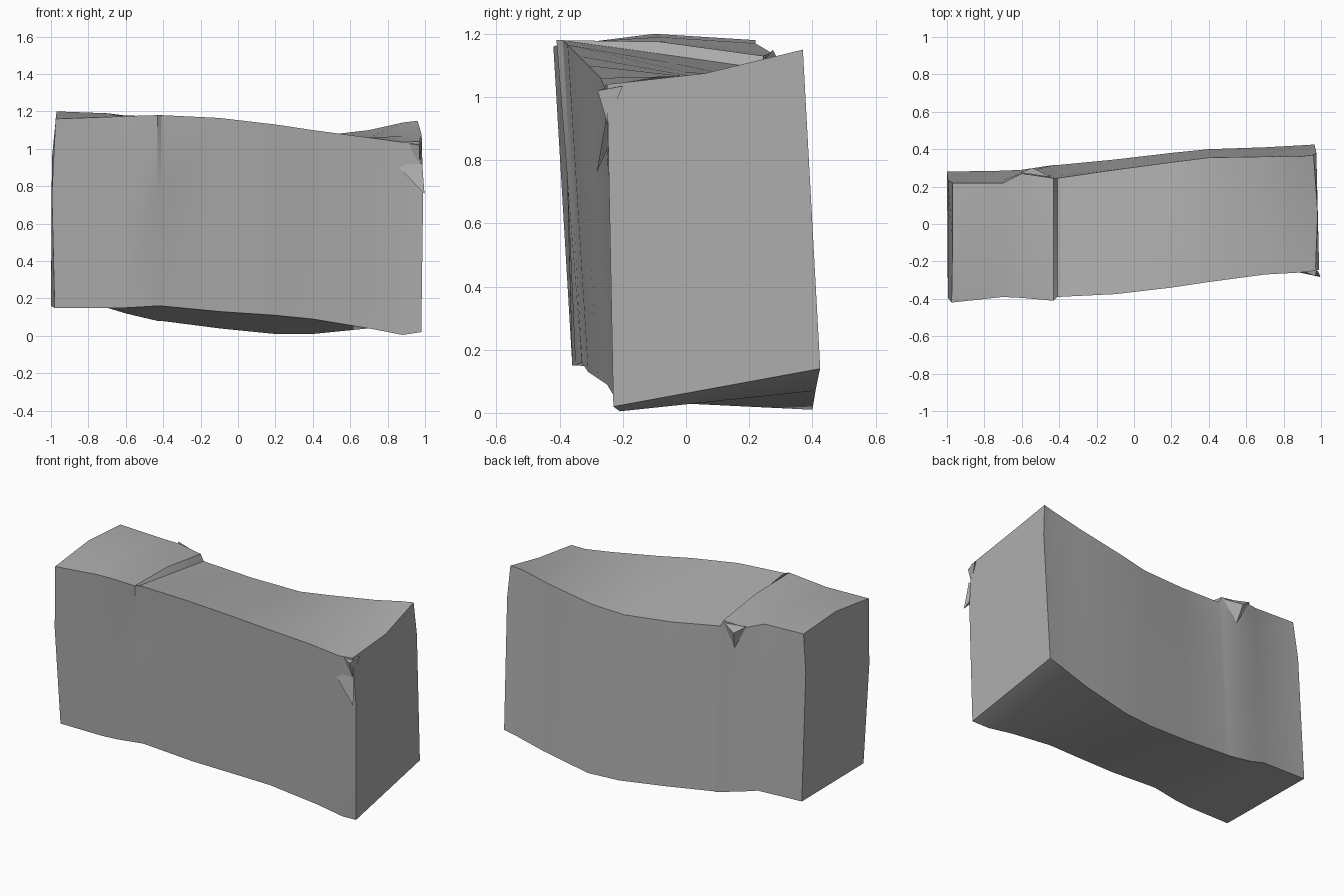
import bpy, bmesh, math
from mathutils import Vector

cube = bpy.data.objects.get("Cube")
if cube:
    bpy.data.objects.remove(cube, do_unlink=True)

stone = bpy.data.materials.new("grey_stone")
stone.use_nodes = True
colour = (0.42, 0.42, 0.42, 1)
stone.diffuse_color = colour
stone.node_tree.nodes["Principled BSDF"].inputs["Base Color"].default_value = colour

# Cross-sections: x, then (y, z) of front bottom, front top, back top, back bottom, and crown height
SECTIONS = [
    (-.98, (-.36, .15), (-.42, 1.16), (.22, 1.18), (.28, .16), .03),
    (-.70, (-.36, .15), (-.39, 1.17), (.22, 1.17), (.285, .15), .02),
    (-.60, (-.35, .15), (-.395, 1.175), (.27, 1.14), (.29, .12), .02),
    (-.43, (-.33, .16), (-.41, 1.18), (.245, 1.13), (.315, .08), .02),
    (-.41, (-.33, .16), (-.39, 1.18), (.245, 1.09), (.315, .08), 0),
    (-.10, (-.31, .13), (-.375, 1.165), (.29, 1.05), (.345, .04), 0),
    (.20, (-.28, .11), (-.34, 1.13), (.33, 1.03), (.38, .01), 0),
    (.40, (-.25, .09), (-.31, 1.10), (.355, 1.05), (.40, .01), -.01),
    (.70, (-.22, .04), (-.27, 1.06), (.36, 1.10), (.41, .07), -.02),
    (.88, (-.21, .005), (-.26, 1.035), (.36, 1.14), (.42, .12), -.02),
    (.97, (-.23, .02), (-.25, 1.04), (.37, 1.15), (.425, .14), -.02),
]
LEFT_END = (0, -.015, .005, .01, .01, -.015, -.02)
RIGHT_END = (.01, .02, 0, .012, -.01, .005, -.005)


def at_height(a, b, z):
    """Point on the line from a to b at height z."""
    t = (z - a[1]) / (b[1] - a[1])
    return a[0] + (b[0] - a[0]) * t, z


def ring(x, fb, ft, bt, bb, crown):
    middle = ((ft[0] + bt[0]) / 2, (ft[1] + bt[1]) / 2 + crown)
    front = at_height(fb, ft, .76)
    back = at_height(bb, bt, .95)
    return [Vector((x, *p)) for p in (fb, front, ft, middle, bt, back, bb)]


def make_object(name, bm):
    mesh = bpy.data.meshes.new(name)
    bm.to_mesh(mesh)
    bm.free()
    mesh.materials.append(stone)
    obj = bpy.data.objects.new(name, mesh)
    bpy.context.collection.objects.link(obj)
    return obj


# Sagging block skinned through the sections
bm = bmesh.new()
rings = [ring(*s) for s in SECTIONS]
for points, shifts in ((rings[0], LEFT_END), (rings[-1], RIGHT_END)):
    for p, dx in zip(points, shifts):
        p.x += dx
loops = [[bm.verts.new(p) for p in r] for r in rings]
for a, b in zip(loops, loops[1:]):
    n = len(a)
    for i in range(n):
        j = (i + 1) % n
        bm.faces.new((a[i], b[i], b[j], a[j]))
for loop in (loops[0], loops[-1]):
    bm.faces.new(loop)
bmesh.ops.recalc_face_normals(bm, faces=bm.faces)
block = make_object("stone_block", bm)
bpy.ops.object.select_all(action="DESELECT")
bpy.context.view_layer.objects.active = block
block.select_set(True)
bpy.ops.object.shade_smooth_by_angle(angle=math.radians(35))


# Broken splinters lifted off the edges
def splinter(name, a, b, c, root):
    bm = bmesh.new()
    verts = [bm.verts.new(p) for p in (a, b, c, root)]
    bmesh.ops.convex_hull(bm, input=verts)
    bmesh.ops.recalc_face_normals(bm, faces=bm.faces)
    make_object(name, bm)


splinter("front_corner_splinter", (.84, -.25, .92), (.997, -.283, .76), (.985, -.255, .92), (.93, -.22, .9))
splinter("upper_corner_splinter", (.90, -.25, 1.03), (.97, -.28, 1.02), (.985, -.2, 1.035), (.97, -.25, .92))
splinter("back_edge_splinter", (-.61, .275, 1.15), (-.44, .25, 1.12), (-.52, .262, .98), (-.54, .3, 1.10))
